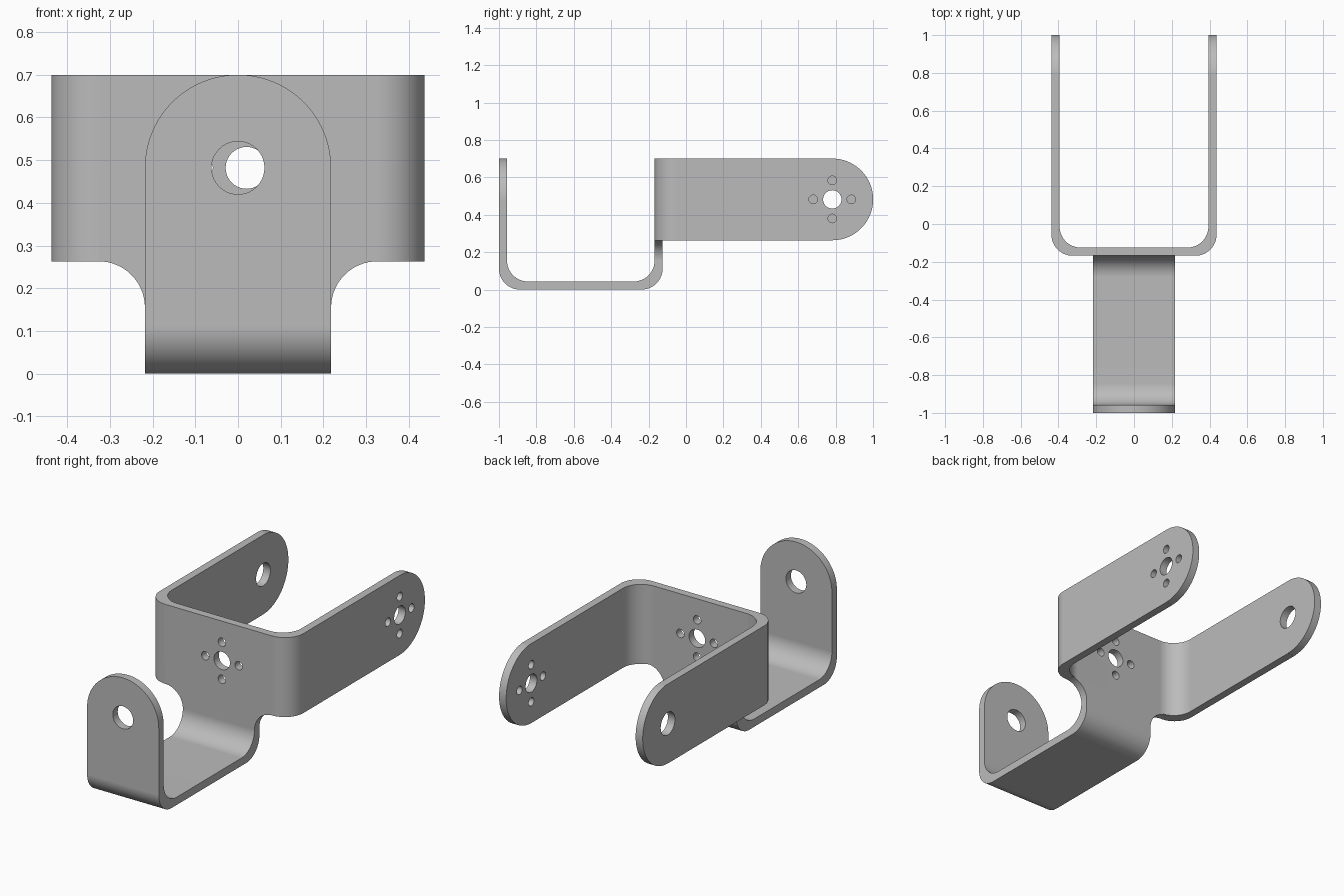
import bpy, bmesh
from math import sin, cos, radians

T, R = 0.043, 0.112          # sheet thickness, bend radius
HALF, ARM = 0.218, 0.437     # half widths of lower and upper channels
BACK = -0.168                # front face of the shared plate
PIVOT_Z, PIVOT_Y = 0.482, 0.782
LOW, TOP = 0.263, 0.70       # height range of the upper channel
JOIN = T + R                 # height where the lower bend meets the plate

cube = bpy.data.objects.get("Cube")
if cube:
    bpy.data.objects.remove(cube, do_unlink=True)

steel = bpy.data.materials.new("grey_metal")
steel.use_nodes = True
grey = (0.5, 0.5, 0.5, 1)
steel.diffuse_color = grey
steel.node_tree.nodes["Principled BSDF"].inputs["Base Color"].default_value = grey


def arc(u, v, r, a, b, n=16):
    angles = [radians(a + (b - a) * i / n) for i in range(n + 1)]
    return [(u + r * cos(t), v + r * sin(t)) for t in angles]


def channel(u0, u1, base, end0, end1):
    """U-shaped section of bent sheet."""
    i0, i1, ib = u0 + T, u1 - T, base + T
    return ([(u0, end0)] + arc(u0 + R, base + R, R, 180, 270)
            + arc(u1 - R, base + R, R, 270, 360) + [(u1, end1), (i1, end1)]
            + arc(i1 - R, ib + R, R, 360, 270)
            + arc(i0 + R, ib + R, R, 270, 180) + [(i0, end0)])


def prism(name, outline, axis, lo, hi):
    """Extrude an outline along an axis."""
    place = {"X": lambda u, v, d: (d, u, v),
             "Y": lambda u, v, d: (u, d, v),
             "Z": lambda u, v, d: (u, v, d)}[axis]
    pts = [p for i, p in enumerate(outline)
           if abs(p[0] - outline[i - 1][0]) + abs(p[1] - outline[i - 1][1]) > 1e-5]
    bm = bmesh.new()
    a = [bm.verts.new(place(u, v, lo)) for u, v in pts]
    b = [bm.verts.new(place(u, v, hi)) for u, v in pts]
    bm.faces.new(a)
    bm.faces.new(b)
    for i in range(len(a)):
        bm.faces.new((a[i - 1], a[i], b[i], b[i - 1]))
    bmesh.ops.recalc_face_normals(bm, faces=bm.faces)
    mesh = bpy.data.meshes.new(name)
    bm.to_mesh(mesh)
    bm.free()
    mesh.materials.append(steel)
    obj = bpy.data.objects.new(name, mesh)
    bpy.context.collection.objects.link(obj)
    return obj


def activate(obj):
    bpy.ops.object.select_all(action="DESELECT")
    obj.select_set(True)
    bpy.context.view_layer.objects.active = obj


def combine(target, other, operation):
    activate(target)
    mod = target.modifiers.new(operation, "BOOLEAN")
    mod.operation, mod.solver, mod.object = operation, "EXACT", other
    bpy.ops.object.modifier_apply(modifier=mod.name)
    bpy.data.objects.remove(other, do_unlink=True)


def drill(target, axis, u, v, r, lo, hi):
    hole = prism("drill", arc(u, v, r, 0, 360, 40)[:-1], axis, lo, hi)
    combine(target, hole, "DIFFERENCE")


def drill_mount(target, axis, u, v, lo, hi):
    """Centre hole with four screw holes around it."""
    drill(target, axis, u, v, 0.049, lo, hi)
    for du, dv in ((1, 0), (-1, 0), (0, 1), (0, -1)):
        drill(target, axis, u + 0.102 * du, v + 0.102 * dv, 0.023, lo, hi)


# Lower channel with rounded front tab
bracket = prism("bracket", channel(-1, BACK + T, 0, 0.8, JOIN), "X", -HALF, HALF)
tab_trim = prism("tab_trim", arc(0, PIVOT_Z, HALF, 0, 180, 48)
                 + [(-0.5, PIVOT_Z), (-0.5, 1), (0.5, 1), (0.5, PIVOT_Z)],
                 "Y", -1.1, -0.9)
combine(bracket, tab_trim, "DIFFERENCE")
drill(bracket, "Y", 0, PIVOT_Z, 0.062, -1.1, -0.9)

# Upper channel with rounded arm ends
upper = prism("upper_channel", channel(-ARM, ARM, BACK, 1.1, 1.1), "Z", LOW, TOP)
arm_trim = prism("arm_trim", arc(PIVOT_Y, PIVOT_Z, HALF + 0.0005, -90, 90, 48)
                 + [(PIVOT_Y, 1), (1.3, 1), (1.3, 0), (PIVOT_Y, 0)], "X", -1, 1)
combine(upper, arm_trim, "DIFFERENCE")

# Plain pivot on the right arm, mounting patterns on the left arm and plate
drill(upper, "X", PIVOT_Y, PIVOT_Z, 0.062, -0.6, -0.2)
drill_mount(upper, "X", PIVOT_Y, PIVOT_Z, 0.2, 0.6)
drill_mount(upper, "Y", 0.02, PIVOT_Z, -0.3, 0)

# Flared web joining the two channels
flare = LOW - JOIN
web = prism("web", arc(HALF + flare, JOIN, flare, 180, 90)
            + arc(-HALF - flare, JOIN, flare, 90, 0), "Y", BACK, BACK + T)
combine(bracket, web, "UNION")
combine(bracket, upper, "UNION")

# Smooth bends, crisp sheet edges
activate(bracket)
bpy.ops.object.shade_smooth_by_angle(angle=radians(30))
normals = bracket.modifiers.new("flat_faces", "WEIGHTED_NORMAL")
normals.keep_sharp = True
